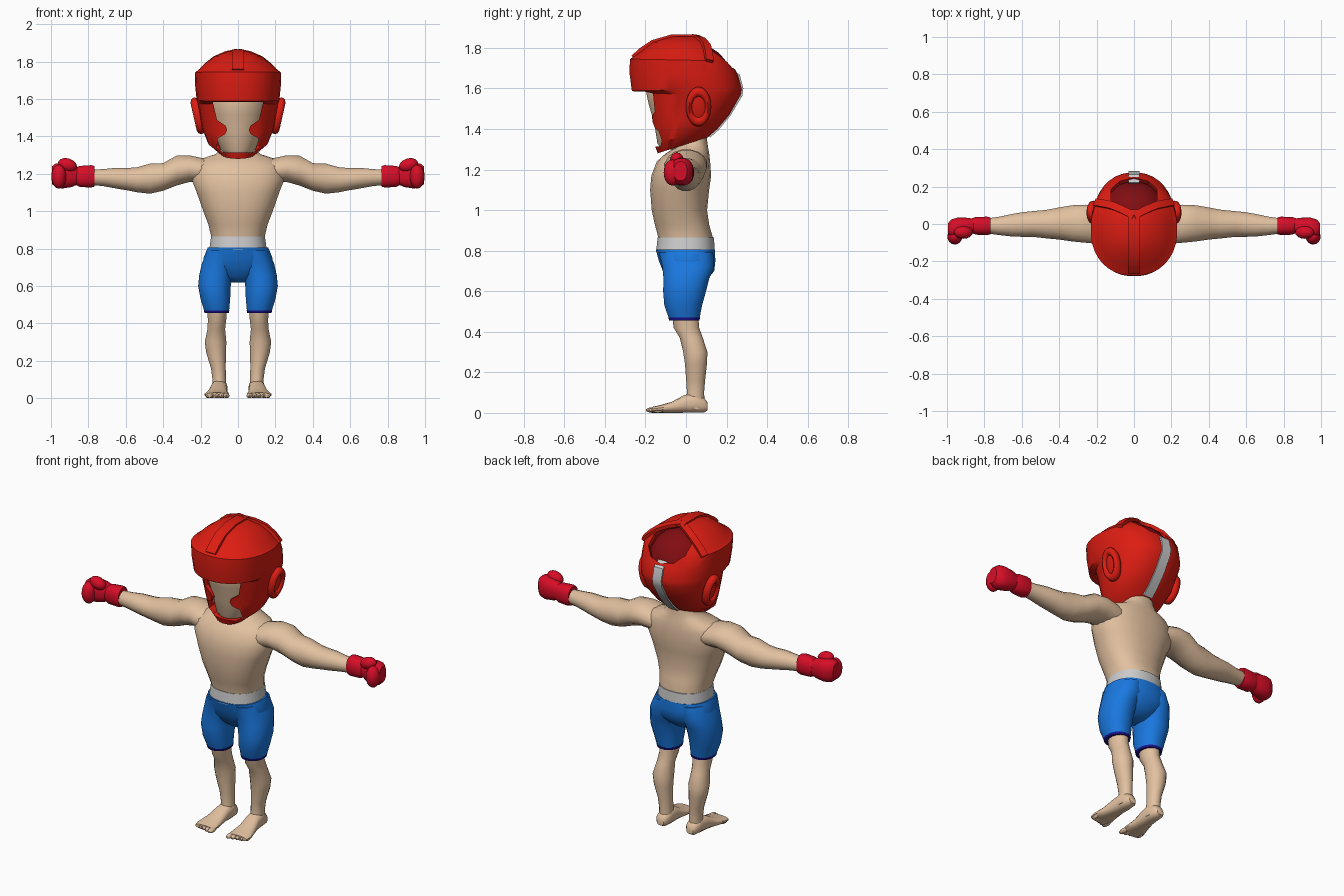
import bpy, bmesh, math
from mathutils import Vector, Matrix

if "Cube" in bpy.data.objects:
    bpy.data.objects.remove(bpy.data.objects["Cube"])


def mat(name, r, g, b):
    m = bpy.data.materials.new(name)
    m.diffuse_color = (r, g, b, 1)
    m.use_nodes = True
    m.node_tree.nodes["Principled BSDF"].inputs["Base Color"].default_value = m.diffuse_color
    return m


SKIN = mat("skin", .76, .53, .35)
RED = mat("helmet_red", .72, .012, .006)
DARK = mat("lining_red", .22, .004, .006)
GLOVE = mat("glove_red", .68, .004, .02)
BLUE = mat("shorts_blue", .01, .19, .75)
NAVY = mat("hem_navy", .01, .005, .25)


def finish(name, bm, material=None, angle=40):
    bmesh.ops.recalc_face_normals(bm, faces=bm.faces)
    me = bpy.data.meshes.new(name)
    bm.to_mesh(me)
    bm.free()
    ob = bpy.data.objects.new(name, me)
    bpy.context.collection.objects.link(ob)
    if material:
        me.materials.append(material)
    smooth(ob, angle)
    return ob


def smooth(ob, angle=40):
    bpy.ops.object.select_all(action='DESELECT')
    ob.select_set(True)
    bpy.context.view_layer.objects.active = ob
    bpy.ops.object.shade_smooth_by_angle(angle=math.radians(angle))


def loft(name, rings, material=None, n=20, power=2.0, cap_start=True, angle=40):
    """Skin rings given as (centre, half-axis u, half-axis v)."""
    bm = bmesh.new()
    loops = []
    for c, u, v in rings:
        loop = []
        for i in range(n):
            a = 2 * math.pi * (i + .5) / n
            co, si = math.cos(a), math.sin(a)
            loop.append(bm.verts.new(
                Vector(c) + Vector(u) * math.copysign(abs(co) ** (2 / power), co)
                + Vector(v) * math.copysign(abs(si) ** (2 / power), si)))
        loops.append(loop)
    for p, q in zip(loops, loops[1:]):
        for i in range(n):
            j = (i + 1) % n
            bm.faces.new((p[i], p[j], q[j], q[i]))
    if cap_start:
        bm.faces.new(loops[0])
    bm.faces.new(loops[-1])
    return finish(name, bm, material, angle)


def up(rows, s=1):      # (z, x centre, half width, y front, y back)
    return [((s * x, (f + b) / 2, z), (w, 0, 0), (0, (b - f) / 2, 0)) for z, x, w, f, b in rows]


def across(rows, s=1):  # (x, z low, z high, y front, y back)
    return [((s * x, (f + b) / 2, (l + h) / 2), (0, (b - f) / 2, 0), (0, 0, (h - l) / 2))
            for x, l, h, f, b in rows]


def along(rows, s=1):   # (y, x centre, half width, z low, z high)
    return [((s * x, y, (l + h) / 2), (w, 0, 0), (0, 0, (h - l) / 2)) for y, x, w, l, h in rows]


def ball(name, c, r, material, rot=(0, 'Y'), seg=16):
    bm = bmesh.new()
    m = Matrix.Translation(c) @ Matrix.Rotation(rot[0], 4, rot[1]) @ Matrix.Diagonal((*r, 1))
    bmesh.ops.create_uvsphere(bm, u_segments=seg, v_segments=seg // 2 + 2, radius=1, matrix=m)
    return finish(name, bm, material)


def ribbon(name, pts, w, thick, material=None, centre=(0, 0, 1.55)):
    """Flat strap that follows a path over the helmet."""
    bm = bmesh.new()
    pts = [Vector(p) for p in pts]
    rows = []
    for i, p in enumerate(pts):
        t = (pts[min(i + 1, len(pts) - 1)] - pts[max(i - 1, 0)]).normalized()
        side = t.cross(p - Vector(centre)).normalized()
        out = side.cross(t).normalized()
        rows.append([bm.verts.new(p + side * a * w + out * b * thick)
                     for a, b in ((-1, -1), (1, -1), (1, 1), (-1, 1))])
    for p, q in zip(rows, rows[1:]):
        for i in range(4):
            j = (i + 1) % 4
            bm.faces.new((p[i], p[j], q[j], q[i]))
    bm.faces.new(rows[0])
    bm.faces.new(rows[-1])
    return finish(name, bm, material)


# torso, neck and head
loft("torso", up([(.79, 0, .145, -.135, .13), (.86, 0, .143, -.136, .135), (.93, 0, .16, -.155, .115),
                  (1.0, 0, .187, -.17, .105), (1.1, 0, .222, -.178, .115), (1.17, 0, .25, -.172, .125),
                  (1.24, 0, .245, -.145, .12), (1.28, 0, .2, -.1, .115), (1.305, 0, .12, -.06, .11),
                  (1.34, 0, .09, -.04, .105), (1.42, 0, .085, -.03, .1)]), SKIN, 24, 2.3)
loft("head", up([(1.3, 0, .06, -.125, .03), (1.33, 0, .095, -.142, .06), (1.43, 0, .13, -.158, .12),
                 (1.52, 0, .155, -.185, .17), (1.59, 0, .165, -.2, .18), (1.7, 0, .15, -.17, .16),
                 (1.78, 0, .08, -.1, .1)]), SKIN, 24)

# shorts
loft("waistband", up([(.795, 0, .155, -.148, .143), (.865, 0, .145, -.141, .139)]), None, 24, 2.3)
loft("shorts_seat", up([(.62, 0, .05, -.05, .06), (.65, 0, .11, -.085, .1), (.7, 0, .175, -.115, .14),
                        (.75, 0, .186, -.135, .146), (.805, 0, .163, -.15, .143)]), BLUE, 24, 2.3)

# helmet shell with brow ledge: (z front, z back, half width, y front, y back)
shell_rows = [(1.28, 1.36, .10, -.14, .11), (1.33, 1.4, .16, -.158, .155), (1.42, 1.47, .192, -.168, .215),
              (1.575, 1.57, .214, -.205, .272), (1.588, 1.6, .222, -.268, .276), (1.68, 1.665, .23, -.28, .258),
              (1.745, 1.735, .232, -.277, .222), (1.762, 1.76, .205, -.252, .203), (1.775, 1.79, .186, -.232, .17),
              (1.828, 1.83, .125, -.165, .115), (1.856, 1.856, .05, -.075, .05)]
shell = loft("helmet_shell", [((0, (f + b) / 2, (zf + zb) / 2), (w, 0, 0), (0, (b - f) / 2, (zb - zf) / 2))
                              for zf, zb, w, f, b in shell_rows], RED, 36, 2.2, cap_start=False)
sol = shell.modifiers.new("thickness", 'SOLIDIFY')
sol.thickness, sol.offset = .025, -1

# cutter for the face opening
half = [(.135, 1.585), (.112, 1.487), (.068, 1.458), (.058, 1.436), (.068, 1.412), (.108, 1.39),
        (.113, 1.34), (.08, 1.313)]
outline = half + [(-x, z) for x, z in reversed(half)]
bm = bmesh.new()
face = bm.faces.new([bm.verts.new((x, -.5, z)) for x, z in outline])
ext = bmesh.ops.extrude_face_region(bm, geom=[face])
bmesh.ops.translate(bm, vec=(0, .47, 0), verts=[v for v in ext["geom"] if isinstance(v, bmesh.types.BMVert)])
face_cut = finish("face_cutter", bm, RED)

# cutter for the vent at the upper back
d = Vector((0, .62, .78))
e = Vector((0, .78, -.62))
c = Vector((0, .16, 1.77))
vent_cut = loft("vent_cutter", [(c + d * t, (.13, 0, 0), e * .12) for t in (-.09, .3)], RED, 10)

for cut in (face_cut, vent_cut):
    b = shell.modifiers.new("cut", 'BOOLEAN')
    b.object, b.operation, b.solver = cut, 'DIFFERENCE', 'EXACT'
bpy.context.view_layer.objects.active = shell
for m in list(shell.modifiers):
    bpy.ops.object.modifier_apply(modifier=m.name)
for cut in (face_cut, vent_cut):
    bpy.data.objects.remove(cut)
smooth(shell, 35)
ball("helmet_lining", (0, .045, 1.62), (.185, .185, .2), DARK, seg=24)

# helmet straps
ribbon("crown_strap", [(0, -.262, 1.755), (0, -.225, 1.79), (0, -.165, 1.83), (0, -.075, 1.856),
                       (0, .05, 1.856), (0, .075, 1.845)], .033, .009, RED)
ribbon("back_strip", [(0, .218, 1.69), (0, .26, 1.665), (0, .277, 1.6), (0, .272, 1.565), (0, .215, 1.47),
                      (0, .157, 1.4), (0, .115, 1.362)], .03, .006)

for s, side in ((1, "left"), (-1, "right")):
    ribbon(side + "_crown_strap", [(0, .045, 1.856), (s * .06, .075, 1.842), (s * .12, .1, 1.815),
                                   (s * .17, .11, 1.775), (s * .205, .115, 1.735)], .02, .01, RED)
    # ear guard: raised rim around a pad
    tilt = (s * .22, 'Y')
    ball(side + "_ear_pad", (s * .208, .062, 1.51), (.018, .05, .085), RED, tilt)
    bpy.ops.mesh.primitive_torus_add(major_segments=24, minor_segments=8, major_radius=.047,
                                     minor_radius=.016)
    rim = bpy.context.object
    rim.name = side + "_ear_rim"
    rim.data.transform(Matrix.Translation((s * .214, .062, 1.51)) @ Matrix.Rotation(*(tilt[0], 4, 'Y'))
                       @ Matrix.Diagonal((1.5, 1, 1.6, 1)) @ Matrix.Rotation(math.pi / 2, 4, 'Y'))
    rim.data.materials.append(RED)
    smooth(rim, 60)

    # arm
    loft(side + "_arm", across([(.1, 1.14, 1.26, -.1, .08), (.19, 1.15, 1.285, -.108, .1),
                                (.26, 1.155, 1.3, -.102, .105), (.33, 1.135, 1.298, -.095, .102),
                                (.40, 1.108, 1.258, -.085, .09), (.47, 1.092, 1.256, -.078, .077),
                                (.54, 1.1, 1.236, -.07, .07), (.59, 1.11, 1.232, -.07, .065),
                                (.65, 1.12, 1.233, -.068, .055), (.72, 1.133, 1.226, -.06, .04),
                                (.79, 1.14, 1.222, -.05, .03)], s), SKIN, 16)
    # boxing glove: cuff, hand, curled fingers and thumb
    loft(side + "_glove_cuff", across([(.768, 1.13, 1.243, -.056, .036), (.785, 1.126, 1.247, -.06, .04),
                                       (.845, 1.128, 1.243, -.058, .038), (.865, 1.138, 1.235, -.05, .032)],
                                      s), GLOVE, 16, 2.4)
    loft(side + "_glove_hand", across([(.85, 1.145, 1.235, -.045, .028), (.89, 1.128, 1.25, -.062, .034),
                                       (.94, 1.12, 1.258, -.075, .036), (.975, 1.126, 1.256, -.075, .026),
                                       (.995, 1.145, 1.24, -.06, .005)], s), GLOVE, 16, 2.4)
    ball(side + "_glove_fingers", (s * .958, -.067, 1.185), (.04, .043, .064), GLOVE)
    ball(side + "_glove_thumb", (s * .912, -.045, 1.247), (.052, .034, .035), GLOVE, (s * -.3, 'Y'))

    # shorts leg and hem
    loft(side + "_shorts_leg", up([(.466, .114, .067, -.085, .068), (.53, .121, .08, -.108, .08),
                                   (.6, .126, .088, -.114, .1), (.66, .118, .09, -.112, .115),
                                   (.72, .1, .094, -.118, .14), (.79, .083, .082, -.135, .135)], s),
         BLUE, 20, 2.2)
    loft(side + "_shorts_hem", up([(.456, .114, .066, -.084, .067), (.47, .114, .069, -.088, .071)], s),
         NAVY, 20, 2.2)

    # lower leg
    loft(side + "_leg", up([(.02, .1, .04, -.01, .095), (.1, .1, .037, .004, .09), (.16, .105, .04, 0, .095),
                            (.24, .117, .053, -.006, .104), (.3, .12, .059, -.015, .107),
                            (.37, .116, .048, -.032, .084), (.42, .112, .05, -.062, .066),
                            (.5, .112, .056, -.072, .06)], s), SKIN, 16)
    # foot with five toes
    loft(side + "_foot", along([(.107, .1, .022, .012, .05), (.09, .1, .036, .002, .075),
                                (.04, .1, .044, 0, .1), (-.01, .103, .045, 0, .088),
                                (-.07, .109, .054, 0, .055), (-.13, .113, .066, 0, .038),
                                (-.165, .113, .06, .002, .03)], s), SKIN, 16, 2.4)
    for i in range(5):
        ball(f"{side}_toe_{i + 1}", (s * (.062 + .025 * i), -.162 + .006 * i, .014),
             (.017 - .0015 * i, .036 - .002 * i, .014), SKIN, seg=10)
